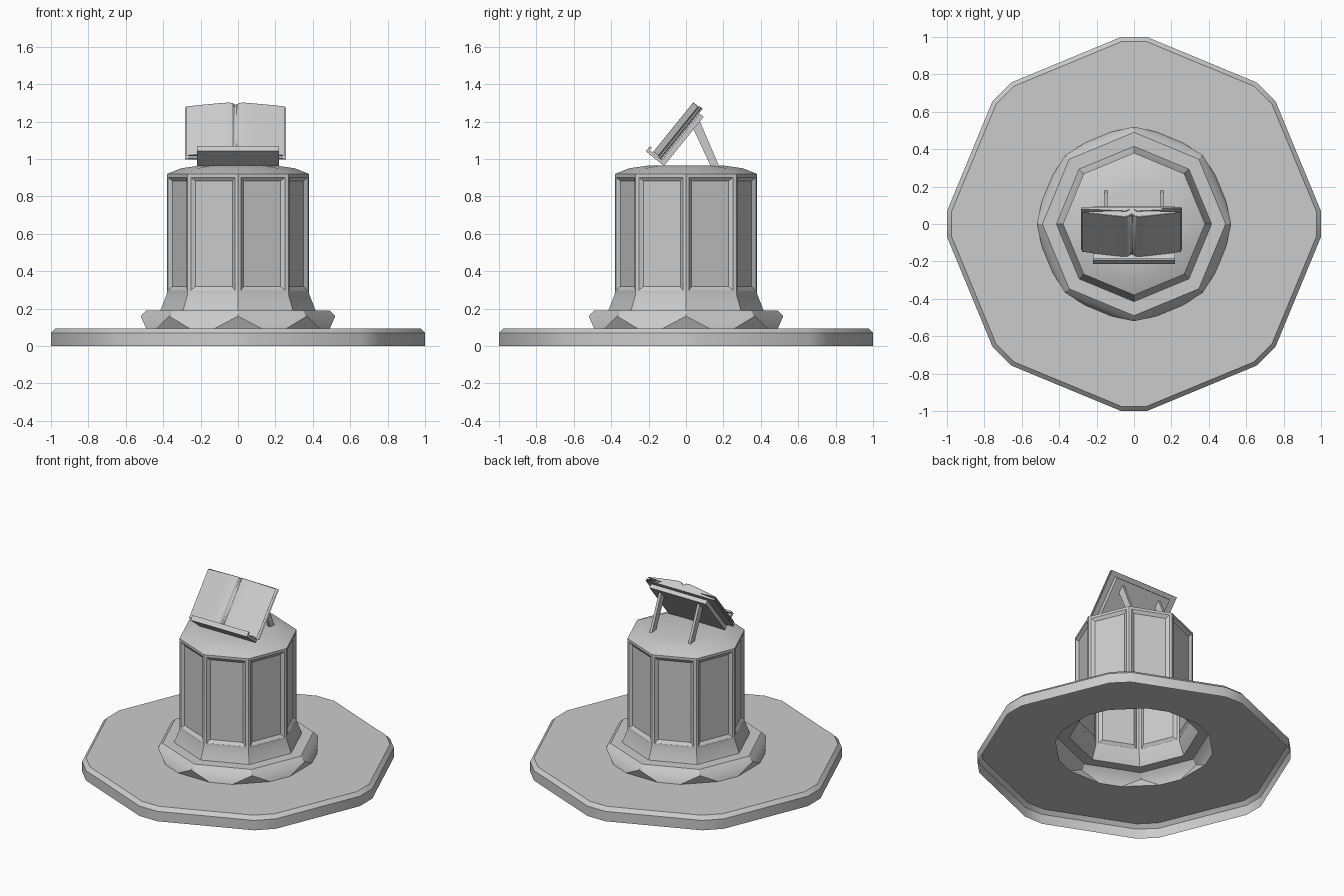
import bpy, bmesh
from math import sin, cos, radians
from mathutils import Vector

if "Cube" in bpy.data.objects:
    bpy.data.objects.remove(bpy.data.objects["Cube"])


def finish(bm, name, angle=30):
    me = bpy.data.meshes.new(name)
    bm.to_mesh(me)
    bm.free()
    ob = bpy.data.objects.new(name, me)
    bpy.context.collection.objects.link(ob)
    bpy.ops.object.select_all(action='DESELECT')
    ob.select_set(True)
    bpy.context.view_layer.objects.active = ob
    bpy.ops.object.shade_smooth_by_angle(angle=radians(angle))
    return ob


def ring(bm, r, z, half):
    # octagon whose corners are split by +-half degrees
    return [bm.verts.new((r * cos(radians(a)), r * sin(radians(a)), z))
            for k in range(8) for a in (45 * k - half, 45 * k + half)]


def loft(bm, profile):
    rings = [ring(bm, *p) for p in profile]
    for a, b in zip(rings, rings[1:]):
        for i in range(16):
            j = (i + 1) % 16
            bm.faces.new((a[i], a[j], b[j], b[i]))
    return rings


def weld(bm):
    bmesh.ops.remove_doubles(bm, verts=bm.verts, dist=1e-5)
    bmesh.ops.dissolve_degenerate(bm, dist=1e-5, edges=bm.edges)


# floor plate and plinth: one open-bottomed shell
bm = bmesh.new()
loft(bm, [(1.002, 0, 4), (1.002, .07, 4), (.977, .095, 4), (.507, .095, 14),
          (.52, .16, 0), (.49, .19, 0), (.415, .19, 0)])
weld(bm)
finish(bm, "base_plate_and_plinth")

# octagonal column with recessed panels and a low domed top
bm = bmesh.new()
rings = loft(bm, [(.415, .19, 0), (.38, .28, 0), (.38, .92, 0),
                  (.305, .95, 0), (.2, .965, 0)])
bm.faces.new(rings[-1])
weld(bm)
panels = [f for f in bm.faces if .5 < f.calc_center_median().z < .7]
bmesh.ops.inset_individual(bm, faces=panels, thickness=.025, depth=0)
bmesh.ops.inset_individual(bm, faces=panels, thickness=.03, depth=-.015)
finish(bm, "column", 32)

# stand frame: u runs up the slope, n points out of the board
TILT = radians(51)
ORIGIN = Vector((0, -.118, .963))


def slope(x, u, n):
    return ORIGIN + Vector((x, u * cos(TILT) - n * sin(TILT),
                            u * sin(TILT) + n * cos(TILT)))


def world(x, y, z):
    return Vector((x, y, z))


def prism(name, a, b, angle=30, bevel=0):
    # solid between two matching outlines
    bm = bmesh.new()
    va, vb = [bm.verts.new(p) for p in a], [bm.verts.new(p) for p in b]
    bm.faces.new(va)
    bm.faces.new(vb[::-1])
    for i in range(len(va)):
        j = (i + 1) % len(va)
        bm.faces.new((va[j], va[i], vb[i], vb[j]))
    bmesh.ops.recalc_face_normals(bm, faces=bm.faces)
    ob = finish(bm, name, angle)
    if bevel:
        m = ob.modifiers.new("bevel", 'BEVEL')
        m.width, m.segments = bevel, 1
    return ob


# back board with bottom shelf and small upturned lip
side = [(0, 0), (.338, 0), (.338, .028), (.018, .028),
        (.018, .112), (.035, .112), (.035, .125), (0, .125)]
prism("stand_board", [slope(-.22, u, n) for u, n in side],
      [slope(.22, u, n) for u, n in side])

# rear struts
strut = [(.035, 1.17), (.075, 1.2), (.18, .955), (.135, .955)]
for s in (-1, 1):
    prism("rear_strut", [world(s * .15 - .009, y, z) for y, z in strut],
          [world(s * .15 + .009, y, z) for y, z in strut])

# open book: cover and page blocks as mirrored cross-sections
CX = -.013


def mirrored(half_top, half_low):
    return ([(-x, n) for x, n in half_top] + [(x, n) for x, n in half_top[::-1]]
            + [(x, n) for x, n in half_low] + [(-x, n) for x, n in half_low[::-1]])


def book_part(name, section, u0, u1, bevel):
    prism(name, [slope(CX + x, u0, n) for x, n in section],
          [slope(CX + x, u1, n) for x, n in section], 35, bevel)


book_part("book_cover",
          mirrored([(.27, .042), (.03, .056), (.012, .044)],
                   [(.012, .034), (.03, .046), (.27, .031)]), .018, .368, 0)
book_part("book_pages",
          mirrored([(.267, .058), (.2, .07), (.09, .086), (.04, .092),
                    (.018, .089), (.006, .076)],
                   [(.006, .046), (.03, .056), (.267, .041)]), .022, .363, .002)
